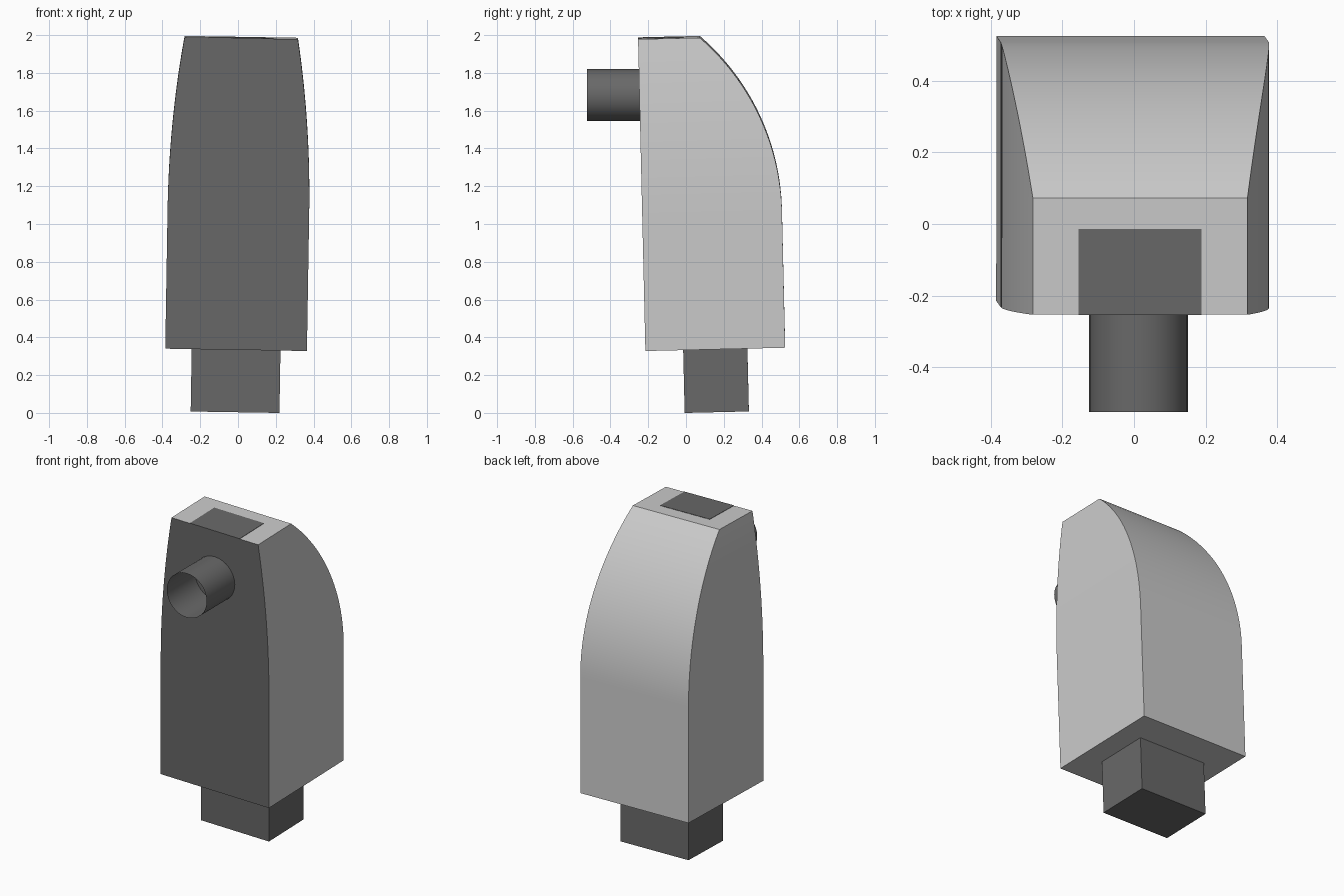
import bpy, bmesh
from math import sqrt
from mathutils import Matrix, Vector

if "Cube" in bpy.data.objects:
    bpy.data.objects.remove(bpy.data.objects["Cube"])

# The whole unit leans slightly; parts are built upright around the body base
LEAN = (Matrix.Translation((-0.01, 0.155, 0.3425))
        @ Matrix.Rotation(0.0165, 4, 'Y') @ Matrix.Rotation(0.0235, 4, 'X'))

dark = bpy.data.materials.new("dark_grey")
dark.diffuse_color = (0.14, 0.14, 0.14, 1)
dark.use_nodes = True
dark.node_tree.nodes["Principled BSDF"].inputs["Base Color"].default_value = dark.diffuse_color
light = bpy.data.materials.new("light_grey")
light.diffuse_color = (0.8, 0.8, 0.8, 1)
light.use_nodes = True
light.node_tree.nodes["Principled BSDF"].inputs["Base Color"].default_value = light.diffuse_color


def finish(name, bm, mats, matrix=Matrix.Identity(4)):
    mesh = bpy.data.meshes.new(name)
    bm.to_mesh(mesh)
    bm.free()
    for m in mats:
        mesh.materials.append(m)
    obj = bpy.data.objects.new(name, mesh)
    obj.matrix_world = matrix
    bpy.context.collection.objects.link(obj)
    bpy.ops.object.select_all(action='DESELECT')
    obj.select_set(True)
    bpy.context.view_layer.objects.active = obj
    bpy.ops.object.shade_smooth_by_angle(angle=0.6)
    return obj


def box(name, lo, hi):
    lo, hi = Vector(lo), Vector(hi)
    bm = bmesh.new()
    bmesh.ops.create_cube(bm, size=1)
    bmesh.ops.scale(bm, vec=hi - lo, verts=bm.verts)
    bmesh.ops.translate(bm, vec=(lo + hi) / 2, verts=bm.verts)
    return finish(name, bm, [dark], LEAN)


def arc_drop(t, length, depth):
    """Inward offset of a circular arc that starts tangent and ends at depth."""
    r = (length ** 2 + depth ** 2) / (2 * depth)
    return r - sqrt(r * r - (t * length) ** 2)


# Body: stacked rectangles, back and sides curving inward towards the top
HEIGHT, BEND, STEPS = 1.65, 0.72, 24
levels = [(0, 0, 0)]
for i in range(STEPS + 1):
    t = i / STEPS
    span = HEIGHT - BEND
    levels.append((BEND + span * t, arc_drop(t, span, 0.075), arc_drop(t, span, 0.413)))

bm = bmesh.new()
rings = []
for z, side, back in levels:
    w, b = 0.375 - side, 0.37 - back
    rings.append([bm.verts.new(p) for p in
                  ((-w, -0.37, z), (w, -0.37, z), (w, b, z), (-w, b, z))])
for low, high in zip(rings, rings[1:]):
    for k in range(4):
        n = (k + 1) % 4
        face = bm.faces.new((low[k], low[n], high[n], high[k]))
        face.material_index = 1 if k == 0 else 0  # dark front panel
bm.faces.new(rings[0][::-1])
bm.faces.new(rings[-1])
finish("body", bm, [light, dark], LEAN)

# Neck block below and thin plate on the top
box("neck", (-0.235, -0.17, -0.335), (0.235, 0.17, 0.02))
box("top_plate", (-0.172, -0.3705, HEIGHT - 0.01), (0.172, -0.13, HEIGHT + 0.002))

# Open tube on the front
bm = bmesh.new()
bmesh.ops.create_cone(bm, cap_ends=False, segments=32, radius1=0.138,
                      radius2=0.138, depth=0.29,
                      matrix=Matrix.Translation((0.0125, -0.38, 1.683))
                      @ Matrix.Rotation(1.5707963, 4, 'X'))
finish("front_tube", bm, [dark])
